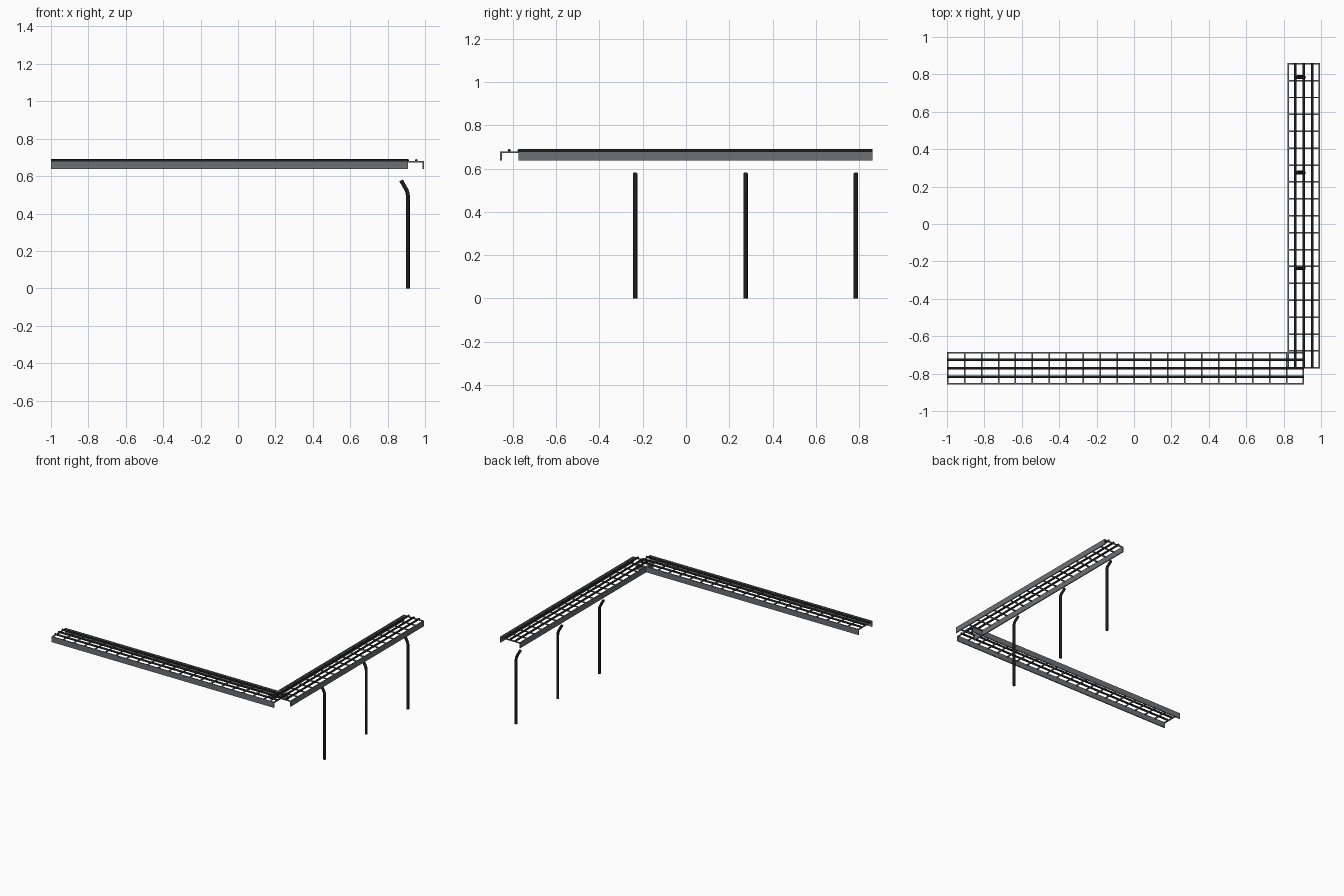
import bpy
import math
from mathutils import Vector

if "Cube" in bpy.data.objects:
    bpy.data.objects.remove(bpy.data.objects["Cube"])


def material(name, rgb):
    m = bpy.data.materials.new(name)
    m.diffuse_color = (*rgb, 1)
    m.use_nodes = True
    m.node_tree.nodes["Principled BSDF"].inputs["Base Color"].default_value = m.diffuse_color
    return m


STEEL = material("grey steel", (0.15, 0.165, 0.175))
BLACK = material("black", (0.012, 0.012, 0.012))


def box(name, lo, hi, mat):
    lo, hi = Vector(lo), Vector(hi)
    bpy.ops.mesh.primitive_cube_add(size=1, location=(lo + hi) / 2)
    ob = bpy.context.object
    ob.name = name
    ob.scale = hi - lo
    ob.data.materials.append(mat)
    return ob


def tube(name, points, radius, mat):
    cu = bpy.data.curves.new(name, "CURVE")
    cu.dimensions = "3D"
    cu.bevel_depth = radius
    cu.bevel_resolution = 2
    cu.use_fill_caps = True
    sp = cu.splines.new("POLY")
    sp.points.add(len(points) - 1)
    for p, co in zip(sp.points, points):
        p.co = (*co, 1)
    cu.materials.append(mat)
    ob = bpy.data.objects.new(name, cu)
    bpy.context.collection.objects.link(ob)


TOP, BOTTOM, T = 0.68, 0.637, 0.008
HALF = 0.0875


def tray(name, axis, start, end, centre, bays):
    """Ladder tray along an axis: side flanges, rungs and three cables."""
    def at(along, across, z):
        return (along, across, z) if axis == "x" else (across, along, z)

    for side in (-1, 1):
        a, b = centre + side * HALF, centre + side * (HALF - T)
        box(name + "_flange", at(start, min(a, b), BOTTOM),
            at(end, max(a, b), TOP), STEEL)
    for i in range(bays + 1):
        p = start + T / 2 + (end - start - T) * i / bays
        box(name + "_rung", at(p - T / 2, centre - HALF + T, TOP - T),
            at(p + T / 2, centre + HALF - T, TOP), STEEL)
    for k in (-1, 0, 1):
        c = centre + k * 0.0455
        tube(name + "_cable", [at(start, c, 0.683), at(end, c, 0.683)],
             0.0075, BLACK)


tray("front_tray", "x", -1.0, 0.91, -0.771, 21)
tray("side_tray", "y", -0.773, 0.861, 0.9075, 18)

# Bent support posts below the side tray
for y in (-0.235, 0.275, 0.785):
    path = [(0.908, y, 0), (0.908, y, 0.495)]
    for deg in (10, 20, 30):
        a = math.radians(deg)
        path.append((0.908 - 0.07 * (1 - math.cos(a)), y, 0.495 + 0.07 * math.sin(a)))
    path.append((0.872, y, 0.577))
    tube("support_post", path, 0.0105, BLACK)
